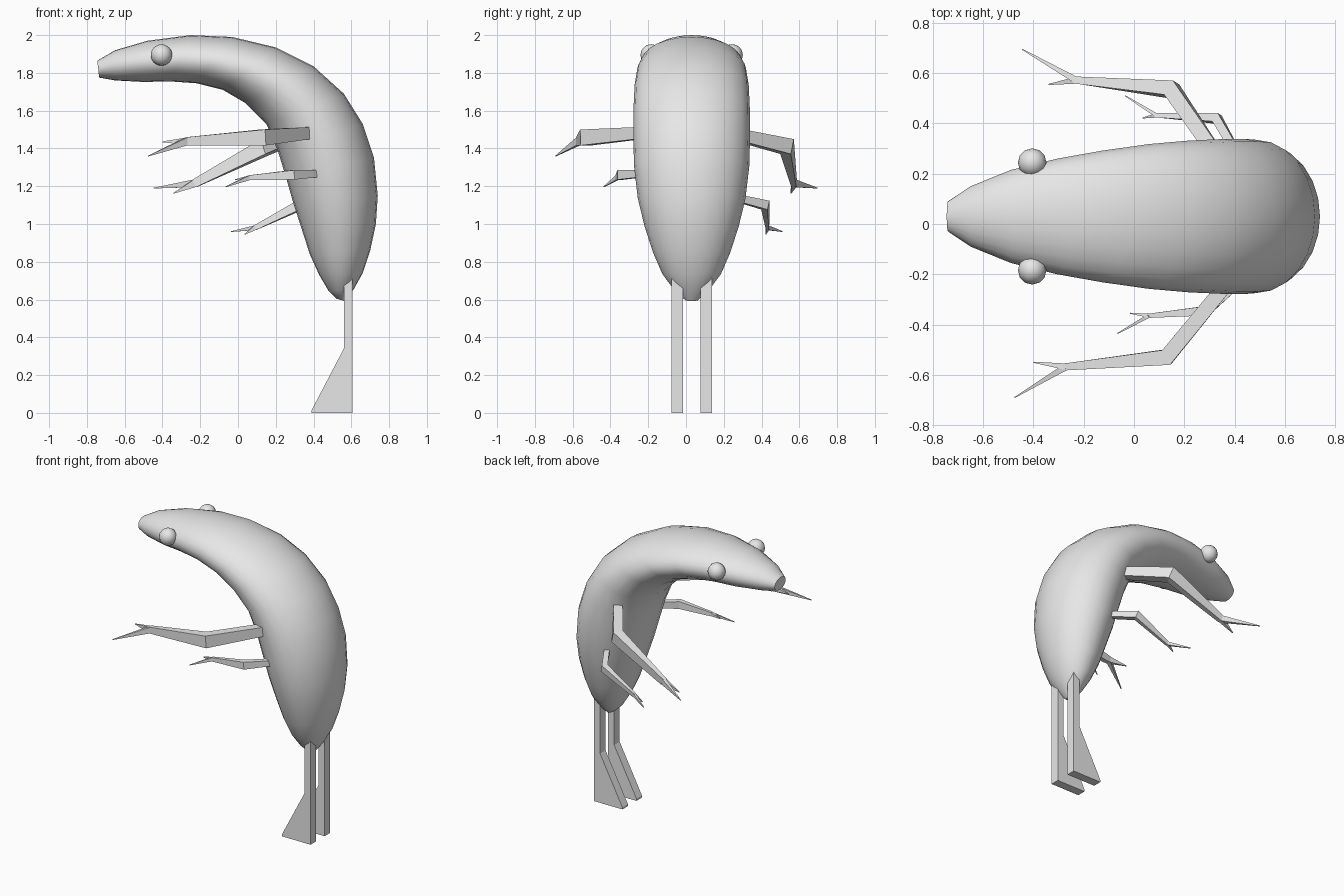
import bpy, bmesh, math
from mathutils import Vector

if "Cube" in bpy.data.objects:
    bpy.data.objects.remove(bpy.data.objects["Cube"])

MID = 0.03  # side-to-side centre of body, eyes and legs

grey = bpy.data.materials.new("plain_grey")
grey.diffuse_color = (0.8, 0.8, 0.8, 1)
grey.use_nodes = True
grey.node_tree.nodes["Principled BSDF"].inputs["Base Color"].default_value = grey.diffuse_color


def finish(name, bm, smooth=None):
    bmesh.ops.recalc_face_normals(bm, faces=bm.faces)
    me = bpy.data.meshes.new(name)
    bm.to_mesh(me)
    bm.free()
    me.materials.append(grey)
    ob = bpy.data.objects.new(name, me)
    bpy.context.collection.objects.link(ob)
    if smooth:
        bpy.ops.object.select_all(action='DESELECT')
        ob.select_set(True)
        bpy.context.view_layer.objects.active = ob
        bpy.ops.object.shade_smooth_by_angle(angle=math.radians(smooth))
    return ob


def loft(bm, loops):
    """Skin a list of point loops and cap both ends."""
    rings = [[bm.verts.new(p) for p in loop] for loop in loops]
    n = len(rings[0])
    for a, b in zip(rings, rings[1:]):
        for i in range(n):
            j = (i + 1) % n
            bm.faces.new((a[i], a[j], b[j], b[i]))
    bm.faces.new(rings[0])
    bm.faces.new(rings[-1])


# Curved body: back point (x, z), belly point (x, z), half width
sections = [
    (-0.745, 1.865, -0.735, 1.775, 0.06), (-0.65, 1.92, -0.65, 1.76, 0.12),
    (-0.48, 1.97, -0.50, 1.752, 0.185), (-0.25, 2.0, -0.36, 1.755, 0.23),
    (-0.03, 1.99, -0.22, 1.745, 0.262), (0.20, 1.935, -0.08, 1.71, 0.288),
    (0.40, 1.835, 0.04, 1.64, 0.302), (0.56, 1.69, 0.15, 1.53, 0.308),
    (0.66, 1.53, 0.21, 1.39, 0.309), (0.72, 1.35, 0.25, 1.26, 0.305),
    (0.74, 1.15, 0.29, 1.12, 0.285), (0.73, 1.0, 0.335, 0.98, 0.25),
    (0.70, 0.86, 0.38, 0.84, 0.205), (0.66, 0.74, 0.43, 0.73, 0.155),
    (0.61, 0.65, 0.48, 0.645, 0.09), (0.565, 0.592, 0.52, 0.605, 0.035),
]
SIDES = 24
loops = []
for ox, oz, ix, iz, w in sections:
    back, belly = Vector((ox, MID, oz)), Vector((ix, MID, iz))
    c, r = (back + belly) / 2, (back - belly) / 2
    angles = [2 * math.pi * i / SIDES for i in range(SIDES)]
    loops.append([c + r * math.cos(t) + Vector((0, w * math.sin(t), 0)) for t in angles])
bm = bmesh.new()
loft(bm, loops)
finish("body", bm, 50)

# Eyes and legs, one on each side
leg_profile = [(0.56, 0.75), (0.607, 0.75), (0.607, 0), (0.39, 0), (0.39, 0.015), (0.56, 0.34)]
for side, s in (("right", -1), ("left", 1)):
    bm = bmesh.new()
    bmesh.ops.create_uvsphere(bm, u_segments=12, v_segments=8, radius=0.057)
    bmesh.ops.translate(bm, verts=bm.verts, vec=(-0.405, MID + s * 0.214, 1.895))
    finish(side + "_eye", bm, 50)

    bm = bmesh.new()
    y = MID + s * 0.077
    loft(bm, [[(x, y + d, z) for x, z in leg_profile] for d in (-0.03, 0.03)])
    finish(side + "_leg", bm)


def limb(bm, points, sizes):
    """Four-sided tapered tube; sizes are half width and half height."""
    pts = [Vector(p) for p in points]
    up = Vector((0, 0, 1))
    loops = []
    for i, (p, (w, h)) in enumerate(zip(pts, sizes)):
        dirs = [(b - a).normalized() for a, b in zip(pts, pts[1:])][max(0, i - 1):i + 1]
        t = sum(dirs, Vector()).normalized()
        u = t.cross(up).normalized()
        v = u.cross(t)
        loops.append([p + u * w * a + v * h * b for a, b in ((1, 1), (-1, 1), (-1, -1), (1, -1))])
    loft(bm, loops)


# Arms: shoulder, elbow, wrist, two finger tips, scale
arms = {
    "right_upper_arm": ((0.40, -0.20, 1.485), (0.13, -0.53, 1.458), (-0.27, -0.568, 1.438),
                        (-0.40, -0.55, 1.435), (-0.475, -0.69, 1.36), 1.0),
    "right_lower_arm": ((0.43, -0.22, 1.268), (0.29, -0.345, 1.26), (0.06, -0.365, 1.245),
                        (-0.015, -0.355, 1.235), (-0.065, -0.435, 1.197), 0.6),
    "left_upper_arm": ((0.35, 0.24, 1.48), (0.15, 0.535, 1.41), (-0.23, 0.572, 1.215),
                       (-0.34, 0.555, 1.163), (-0.445, 0.695, 1.19), 1.0),
    "left_lower_arm": ((0.42, 0.26, 1.14), (0.33, 0.42, 1.10), (0.09, 0.432, 0.98),
                       (0.035, 0.422, 0.945), (-0.035, 0.51, 0.96), 0.6),
}
for name, (shoulder, elbow, wrist, tip_a, tip_b, k) in arms.items():
    bm = bmesh.new()
    limb(bm, (shoulder, elbow, wrist), ((0.028 * k, 0.03 * k), (0.033 * k, 0.042 * k), (0.014 * k, 0.022 * k)))
    for tip in (tip_a, tip_b):
        limb(bm, (wrist, tip), ((0.013 * k, 0.02 * k), (0.002, 0.002)))
    finish(name, bm)
